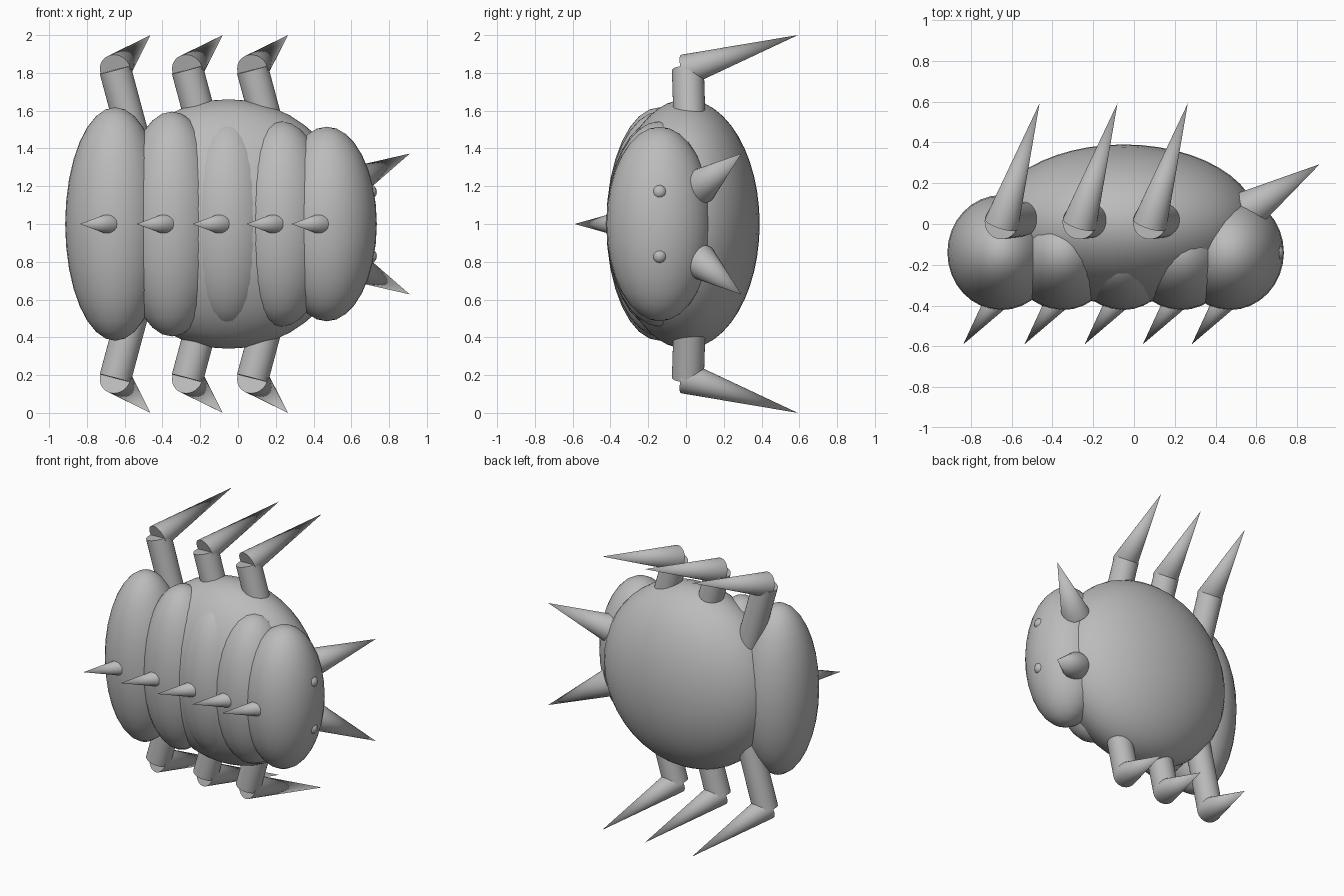
import bpy
from mathutils import Vector

cube = bpy.data.objects.get("Cube")
if cube:
    bpy.data.objects.remove(cube, do_unlink=True)

grey = bpy.data.materials.new("shell grey")
grey.use_nodes = True
grey.diffuse_color = (0.5, 0.5, 0.5, 1)
grey.node_tree.nodes["Principled BSDF"].inputs["Base Color"].default_value = (0.5, 0.5, 0.5, 1)

MID = 1.0  # height of the symmetry plane


def finish(name):
    obj = bpy.context.object
    obj.name = name
    obj.data.materials.append(grey)
    bpy.ops.object.shade_smooth_by_angle()
    return obj


def ellipsoid(name, centre, radii, segments=32):
    bpy.ops.mesh.primitive_uv_sphere_add(segments=segments, ring_count=segments // 2,
                                         location=centre)
    bpy.context.object.scale = radii
    bpy.ops.object.transform_apply(location=False, rotation=False, scale=True)
    return finish(name)


def taper(name, start, end, r_start, r_end=0.0):
    """Cone or cylinder running from start to end."""
    start, end = Vector(start), Vector(end)
    axis = end - start
    bpy.ops.mesh.primitive_cone_add(vertices=32, radius1=r_start, radius2=r_end,
                                    depth=axis.length, location=(start + end) / 2,
                                    rotation=axis.to_track_quat('Z', 'Y').to_euler())
    return finish(name)


# Rounded main body
ellipsoid("body", (-0.05, 0, MID), (0.66, 0.39, 0.66), 48)

# Overlapping shell segments, each with a swept spike
segments = [(-0.65, 0.618), (-0.35, 0.595), (-0.055, 0.555), (0.23, 0.543), (0.47, 0.515)]
for i, (x, height) in enumerate(segments, 1):
    ellipsoid(f"shell_segment_{i}", (x, -0.14, MID), (0.265, 0.282, height))
    taper(f"shell_spike_{i}", (x - 0.035, -0.39, MID), (x - 0.187, -0.59, MID), 0.055)

# Paired parts, mirrored across the middle plane
for side, s in (("upper", 1), ("lower", -1)):
    ellipsoid(f"{side}_eye", (0.695, -0.14, MID + s * 0.17), (0.04,) * 3, 16)
    taper(f"{side}_horn", (0.57, 0.075, MID + s * 0.2), (0.91, 0.293, MID + s * 0.373), 0.095)
    for i, x in enumerate((-0.65, -0.268, 0.077), 1):
        knee = (x, 0.01, MID + s * 0.817)
        taper(f"{side}_leg_{i}", (x + 0.125, 0.025, MID + s * 0.35), knee, 0.085, 0.085)
        taper(f"{side}_claw_{i}", (x, 0, MID + s * 0.815), (x + 0.187, 0.592, MID + s), 0.085)
